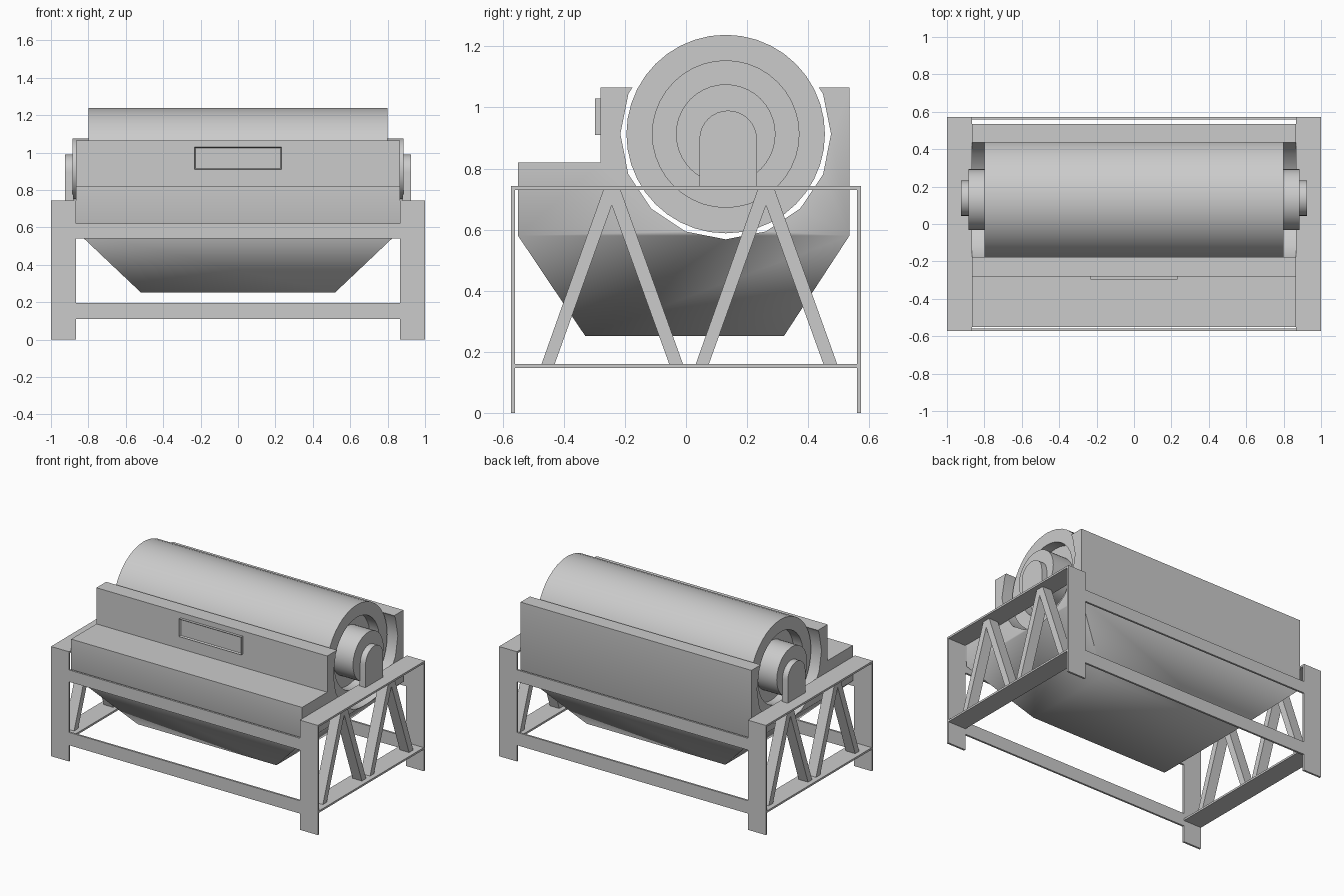
import bpy, bmesh, math
from mathutils import Vector, Matrix

cube = bpy.data.objects.get("Cube")
if cube:
    bpy.data.objects.remove(cube, do_unlink=True)

GREY = (0.6, 0.6, 0.6, 1)
steel = bpy.data.materials.new("grey_steel")
steel.use_nodes = True
steel.diffuse_color = GREY
steel.node_tree.nodes["Principled BSDF"].inputs["Base Color"].default_value = GREY

AXIS_Y, AXIS_Z = 0.13, 0.913     # drum axis
BODY_X = 0.865                   # half length of the tank


def finish(name, bm, smooth=None):
    bmesh.ops.recalc_face_normals(bm, faces=bm.faces)
    mesh = bpy.data.meshes.new(name)
    bm.to_mesh(mesh)
    bm.free()
    mesh.materials.append(steel)
    obj = bpy.data.objects.new(name, mesh)
    bpy.context.collection.objects.link(obj)
    if smooth:
        smooth_object(obj, smooth)
    return obj


def activate(obj):
    bpy.ops.object.select_all(action='DESELECT')
    obj.select_set(True)
    bpy.context.view_layer.objects.active = obj


def smooth_object(obj, degrees):
    activate(obj)
    bpy.ops.object.shade_smooth_by_angle(angle=math.radians(degrees))


def prism(profile, x0, x1):
    """Extrude a (y, z) profile along x."""
    bm = bmesh.new()
    face = bm.faces.new([bm.verts.new((x0, y, z)) for y, z in profile])
    new = bmesh.ops.extrude_face_region(bm, geom=[face])["geom"]
    verts = [v for v in new if isinstance(v, bmesh.types.BMVert)]
    bmesh.ops.translate(bm, verts=verts, vec=(x1 - x0, 0, 0))
    bmesh.ops.recalc_face_normals(bm, faces=bm.faces)
    return bm


def box(name, x0, x1, y0, y1, z0, z1):
    return finish(name, prism([(y0, z0), (y1, z0), (y1, z1), (y0, z1)], x0, x1))


def lathe(profile, sides):
    """Spin an (x, radius) profile around the drum axis."""
    bm = bmesh.new()
    verts = [bm.verts.new((x, AXIS_Y, AXIS_Z + r)) for x, r in profile]
    edges = [bm.edges.new(pair) for pair in zip(verts, verts[1:])]
    bmesh.ops.spin(bm, geom=verts + edges, cent=(0, AXIS_Y, AXIS_Z), axis=(1, 0, 0),
                   angle=math.tau, steps=sides, use_duplicate=False)
    bmesh.ops.remove_doubles(bm, verts=bm.verts, dist=0.0005)
    return bm


# Tank: stepped block with a tapering hopper below
bm = prism([(-0.55, 0.58), (-0.55, 0.82), (-0.28, 0.82), (-0.28, 1.065),
            (0.535, 1.065), (0.535, 0.58)], -BODY_X, BODY_X)
floor = min(bm.faces, key=lambda f: f.calc_center_median().z)
floor = bmesh.ops.extrude_discrete_faces(bm, faces=[floor])["faces"][0]
for v in floor.verts:
    v.co = Vector((v.co.x * 0.6, v.co.y * 0.6, 0.252))
tank = finish("tank", bm)

# Trough cut through the tank around the drum
cutter = finish("trough_cutter", lathe([(-1, 0), (-1, 0.345), (1, 0.345), (1, 0)], 16))
cutter.hide_render = True
cut = tank.modifiers.new("trough", 'BOOLEAN')
cut.operation = 'DIFFERENCE'
cut.solver = 'EXACT'
cut.object = cutter
activate(tank)
bpy.ops.object.modifier_apply(modifier=cut.name)
bpy.data.objects.remove(cutter, do_unlink=True)
smooth_object(tank, 60)

# Drum with recessed ends and a projecting hub
half = [(0.885, 0), (0.885, 0.163), (0.73, 0.163), (0.73, 0.24), (0.8, 0.24), (0.8, 0.325)]
finish("drum", lathe(half + [(-x, r) for x, r in reversed(half)], 40), 30)

# Name plate with a raised rim
bm = prism([(-0.28, 0.91), (-0.28, 1.03), (-0.298, 1.03), (-0.298, 0.91)], -0.233, 0.233)
front = min(bm.faces, key=lambda f: f.calc_center_median().y)
bmesh.ops.inset_region(bm, faces=[front], thickness=0.009, depth=0)
bmesh.ops.translate(bm, verts=front.verts, vec=(0, 0.009, 0))
finish("front_plate", bm)

# Arched bearing, and inverted V brace profiles
R = 0.094
arch = [(0.232, 0.74)]
for i in range(17):
    a = math.pi * i / 16
    arch.append((0.138 + R * math.cos(a), 0.896 + R * math.sin(a)))
arch.append((0.044, 0.74))
brace = [(-0.473, 0.16), (-0.27, 0.732), (-0.215, 0.732), (-0.01, 0.16),
         (-0.055, 0.16), (-0.243, 0.68), (-0.43, 0.16)]

# End frames, left and right
for side, s in (("left", 1), ("right", -1)):
    finish(side + "_bearing", prism(arch, s * 0.88, s * 0.925), 30)
    inner, outer = s * BODY_X, s * 1.0
    box(side + "_top_plate", inner, outer, -0.573, 0.573, 0.73, 0.743)
    box(side + "_lower_plate", inner, outer, -0.56, 0.56, 0.147, 0.16)
    for name, shift in (("front", 0), ("back", 0.505)):
        finish(f"{side}_{name}_brace",
               prism([(y + shift, z) for y, z in brace], s * 0.897, s * 0.967))
    for name, t in (("front", -1), ("back", 1)):
        box(f"{side}_{name}_leg", inner, outer, t * 0.56, t * 0.573, 0, 0.735)

# Long rails joining the end frames
for name, t in (("front", -1), ("back", 1)):
    for level, z0, z1 in (("upper", 0.54, 0.62), ("lower", 0.11, 0.197)):
        box(f"{name}_{level}_rail", -BODY_X, BODY_X, t * 0.56, t * 0.573, z0, z1)
